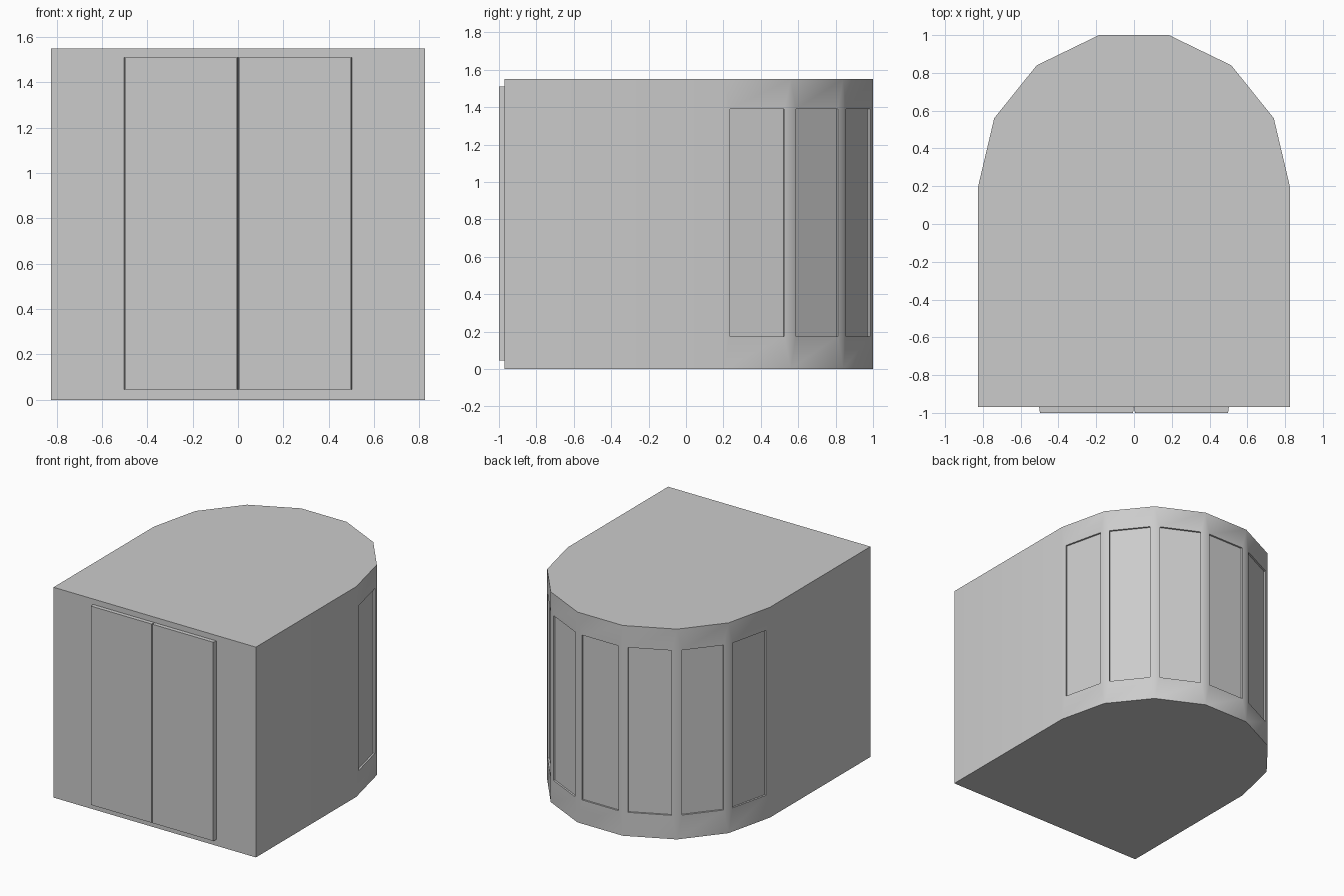
import bpy, bmesh, math

if "Cube" in bpy.data.objects:
    bpy.data.objects.remove(bpy.data.objects["Cube"])

HEIGHT = 1.55
HALF = [(0.825, -0.97), (0.825, 0.2), (0.74, 0.56), (0.515, 0.84), (0.185, 1.0)]
OUTLINE = HALF + [(-x, y) for x, y in reversed(HALF)]


def add_object(name, bm):
    mesh = bpy.data.meshes.new(name)
    bmesh.ops.recalc_face_normals(bm, faces=bm.faces)
    bm.to_mesh(mesh)
    bm.free()
    obj = bpy.data.objects.new(name, mesh)
    bpy.context.collection.objects.link(obj)
    return obj


def prism(outline, z0, z1):
    bm = bmesh.new()
    base = bm.faces.new([bm.verts.new((x, y, z0)) for x, y in outline])
    top = bmesh.ops.extrude_face_region(bm, geom=[base], use_keep_orig=True)["geom"]
    verts = [g for g in top if isinstance(g, bmesh.types.BMVert)]
    bmesh.ops.translate(bm, verts=verts, vec=(0, 0, z1 - z0))
    bmesh.ops.recalc_face_normals(bm, faces=bm.faces)
    return bm


# Cabin shell: square front, faceted round back
bm = prism(OUTLINE, 0, HEIGHT)
panels = [f for f in bm.faces
          if abs(f.normal.z) < 0.1 and f.calc_center_median().y > 0.25]

# Recessed window in each of the seven back facets
bmesh.ops.inset_individual(bm, faces=panels, thickness=0.036, use_even_offset=True)
for f in panels:
    for v in f.verts:
        v.co.z = 1.39 if v.co.z > HEIGHT / 2 else 0.175
for f in bmesh.ops.extrude_discrete_faces(bm, faces=panels)["faces"]:
    f.normal_update()
    bmesh.ops.translate(bm, verts=f.verts, vec=f.normal * -0.013)
cabin = add_object("cabin", bm)

bpy.context.view_layer.objects.active = cabin
cabin.select_set(True)
bpy.ops.object.shade_smooth_by_angle(angle=math.radians(30))

# Pair of sliding doors with slightly tapered upright edges
for side, name in ((-1, "left_door"), (1, "right_door")):
    door = [(0.001, -0.97), (0.502, -0.97), (0.498, -1.0), (0.005, -1.0)]
    add_object(name, prism([(side * x, y) for x, y in door], 0.045, 1.51))
